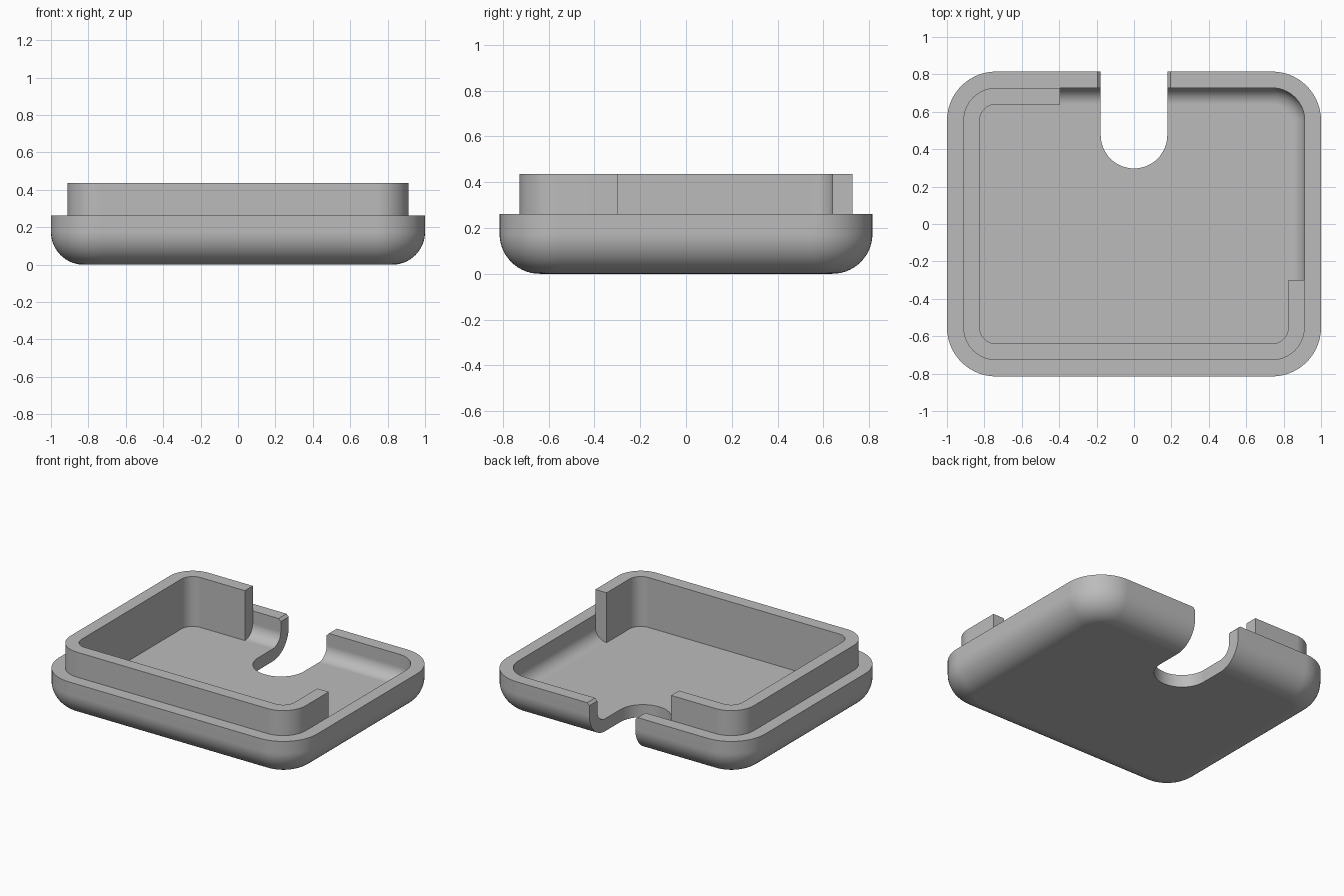
import bpy, bmesh
from math import sin, cos, pi, radians
from mathutils import Matrix, Vector

cube = bpy.data.objects.get("Cube")
if cube:
    bpy.data.objects.remove(cube, do_unlink=True)

HALF_X, HALF_Y = 1.0, 0.815
CORNER, WALL = 0.262, 0.0875
RIM, LIP_TOP = 0.262, 0.437
STEPS = 14

grey = bpy.data.materials.new("plain_grey")
grey.use_nodes = True
grey.diffuse_color = (0.5, 0.5, 0.5, 1)
grey.node_tree.nodes["Principled BSDF"].inputs["Base Color"].default_value = grey.diffuse_color


def make_object(name, bm):
    bmesh.ops.recalc_face_normals(bm, faces=bm.faces)
    mesh = bpy.data.meshes.new(name)
    bm.to_mesh(mesh)
    bm.free()
    mesh.materials.append(grey)
    obj = bpy.data.objects.new(name, mesh)
    bpy.context.collection.objects.link(obj)
    return obj


def corner_arc(sx, sy, inset, start, end):
    """Arc of one plan corner, pulled inwards by inset."""
    r = CORNER - inset
    for i in range(STEPS + 1):
        a = radians(start + (end - start) * i / STEPS)
        yield (sx * (HALF_X - CORNER) + r * cos(a), sy * (HALF_Y - CORNER) + r * sin(a))


def rounded_outline(inset):
    pts = []
    for k, (sx, sy) in enumerate([(1, 1), (-1, 1), (-1, -1), (1, -1)]):
        pts += corner_arc(sx, sy, inset, 90 * k, 90 * k + 90)
    return pts


def prism(name, outline, low, high, turn=Matrix()):
    """Extrude a closed outline along z, then turn it."""
    bm = bmesh.new()
    face = bm.faces.new([bm.verts.new((x, y, low)) for x, y in outline])
    new = bmesh.ops.extrude_face_region(bm, geom=[face])["geom"]
    bmesh.ops.translate(bm, vec=(0, 0, high - low),
                        verts=[g for g in new if isinstance(g, bmesh.types.BMVert)])
    bm.transform(turn)
    return make_object(name, bm)


def circle(cx, cy, r, count=96):
    return [(cx + r * cos(2 * pi * i / count), cy + r * sin(2 * pi * i / count))
            for i in range(count)]


def cut(obj, cutter):
    cutter.hide_render = True
    mod = obj.modifiers.new("cut", 'BOOLEAN')
    mod.operation, mod.solver, mod.object = 'DIFFERENCE', 'EXACT', cutter
    bpy.context.view_layer.objects.active = obj
    bpy.ops.object.modifier_apply(modifier=mod.name)
    bpy.data.objects.remove(cutter, do_unlink=True)


def smooth(obj):
    bpy.ops.object.select_all(action='DESELECT')
    obj.select_set(True)
    bpy.context.view_layer.objects.active = obj
    bpy.ops.object.shade_smooth_by_angle(angle=radians(30))
    obj.modifiers.new("even_shading", 'WEIGHTED_NORMAL').keep_sharp = True


# Tray: rounded outer bowl, flat rim, rounded inner bowl
angles = [pi / 2 * i / STEPS for i in range(STEPS + 1)]
BOWL = 2 * WALL
profile = [(BOWL * (1 - sin(a)), BOWL * (1 - cos(a))) for a in angles]
profile += [(0, RIM), (WALL, RIM)]
profile += [(WALL + WALL * (1 - sin(a)), WALL + WALL * (1 - cos(a))) for a in reversed(angles)]

bm = bmesh.new()
rings = [[bm.verts.new((x, y, z)) for x, y in rounded_outline(inset)] for inset, z in profile]
for lower, upper in zip(rings, rings[1:]):
    n = len(lower)
    for i in range(n):
        j = (i + 1) % n
        bm.faces.new((lower[i], lower[j], upper[j], upper[i]))
bm.faces.new(rings[0])
bm.faces.new(rings[-1])
tray = make_object("tray", bm)

# Round-ended slot through the back of the tray
R, SLOT_Y = 0.178, 0.475
slot = [(R * cos(pi + pi * i / 32), SLOT_Y + R * sin(pi + pi * i / 32)) for i in range(33)]
cut(tray, prism("slot_cutter", slot + [(R, 1), (-R, 1)], -0.2, 0.6))

# Flared top edges of the slot where it passes the back wall
along_y = Matrix.Rotation(radians(90), 4, 'X')
cut(tray, prism("flare_cutter", circle(0, LIP_TOP, CORNER), -1, -0.6, along_y))
smooth(tray)


# Raised lip: runs from the left wall round the front to the back wall
def lip_path(inset):
    pts = [(HALF_X - inset, -0.3)]
    for sx, sy, start in [(1, -1, 0), (-1, -1, -90), (-1, 1, -180)]:
        pts += corner_arc(sx, sy, inset, start, start - 90)
    return pts + [(-0.395, HALF_Y - inset)]


lip = prism("raised_lip", lip_path(WALL) + lip_path(BOWL)[::-1], WALL - 0.01, LIP_TOP)

# Shallow finger notch in the top of the lip
along_x = Matrix(((0, 0, 1, 0), (1, 0, 0, 0), (0, 1, 0, 0), (0, 0, 0, 1)))
cut(lip, prism("notch_cutter", circle(0.297, 0.637, 0.268), -1.1, -0.7, along_x))
smooth(lip)
